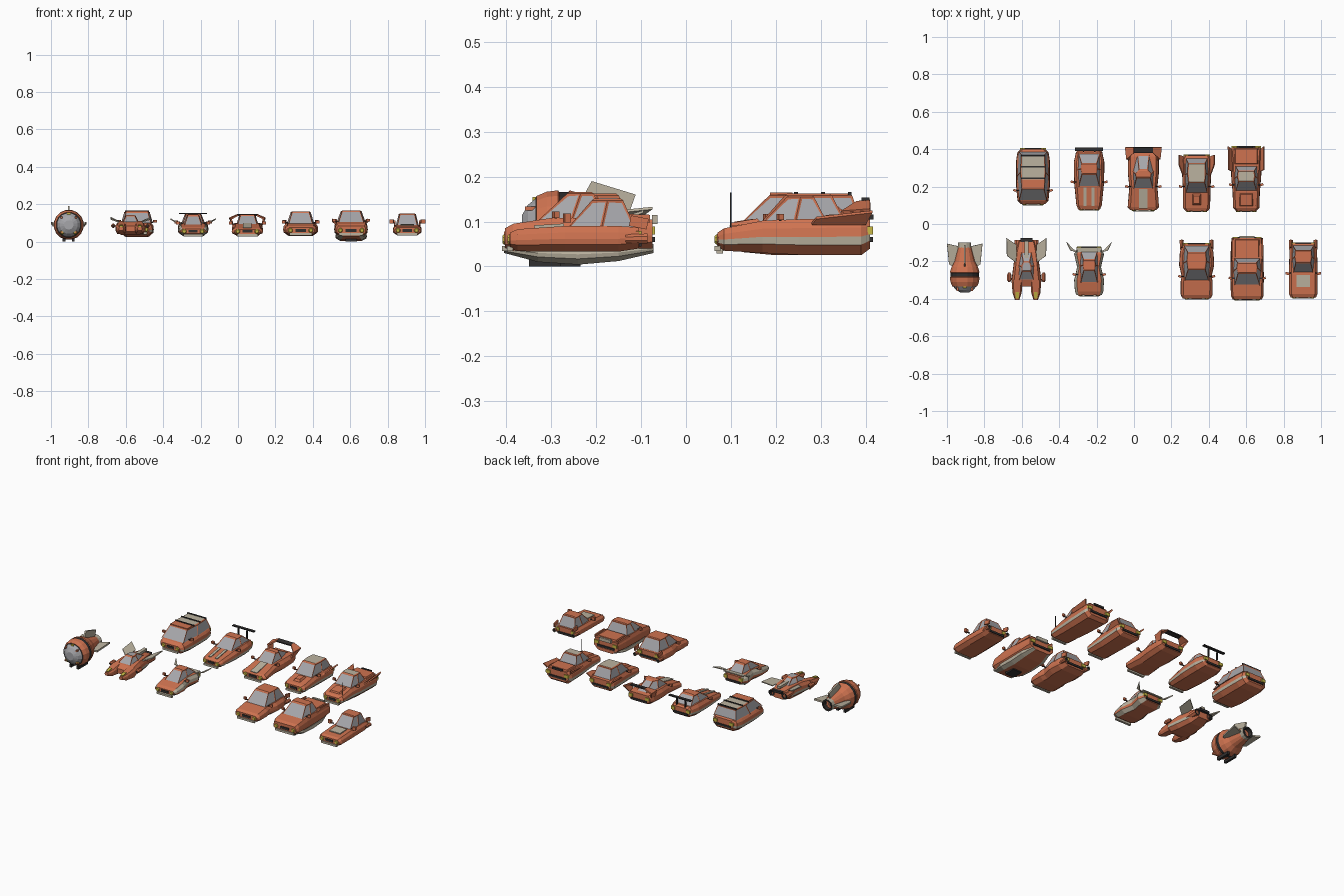
import bpy, bmesh, math
from mathutils import Matrix, Vector

COLS = dict(orange=(.62, .17, .08, 1), cream=(.50, .45, .35, 1), glass=(.38, .38, .40, 1),
            dark=(.03, .028, .028, 1), yellow=(.58, .48, .06, 1))
MATS = {}
for k, c in COLS.items():
    MATS[k] = bpy.data.materials.new(k)
    MATS[k].diffuse_color = c
KEYS = list(COLS)
O, C, G, D, Y = range(5)

def finish(bm, name):
    bmesh.ops.recalc_face_normals(bm, faces=bm.faces)
    me = bpy.data.meshes.new(name)
    bm.to_mesh(me)
    bm.free()
    for k in KEYS:
        me.materials.append(MATS[k])
    ob = bpy.data.objects.new(name, me)
    bpy.context.collection.objects.link(ob)
    return ob

def skin(bm, rings, cols, caps):
    """Bridge equal closed rings; cols gives colour for (row, strip)."""
    rs = [[bm.verts.new(p) for p in r] for r in rings]
    n = len(rs[0])
    for i in range(len(rs) - 1):
        for j in range(n):
            k = (j + 1) % n
            bm.faces.new((rs[i][j], rs[i][k], rs[i+1][k], rs[i+1][j])).material_index = cols(i, j)
    for r, c in ((rs[0], caps[0]), (rs[-1], caps[1])):
        bm.faces.new(r).material_index = c

def hull(name, cx, st, low=O, mid=O, up=O, top=O, sh=.82, caps=(O, O)):
    """Car body from stations (y, half width, bottom z, top z)."""
    rings = []
    for y, w, a, b in st:
        h = b - a
        half = [(.68*w, a), (w*.97, a + .28*h), (w, a + .5*h), (w*.97, a + .75*h), (sh*w, b)]
        rings.append([(cx + x, y, z) for x, z in half] + [(cx - x, y, z) for x, z in half[::-1]])
    strip = [low, mid, up, up, top, up, up, mid, low, O]
    bm = bmesh.new()
    skin(bm, rings, lambda i, j: strip[j], caps)
    return finish(bm, name)

def cabin(name, cx, yf, rf, rb, yb, wb, wr, z0, z1, roof=O, narrow=1):
    """Tapered cabin with inset windows and a centre pillar."""
    bm = bmesh.new()
    def ring(f, b, w, z):
        m = (f + b) / 2
        half = [(w * .88, f), (w, m), (w * .92 * narrow, b)]
        return [(cx + x, y, z) for x, y in half] + [(cx - x, y, z) for x, y in half[::-1]]
    skin(bm, [ring(yf, yb, wb, z0 - .006), ring(rf, rb, wr, z1)], lambda i, j: O, (O, O))
    bmesh.ops.recalc_face_normals(bm, faces=bm.faces)
    sides = [f for f in bm.faces if len(f.verts) == 4]
    bmesh.ops.inset_individual(bm, faces=sides, thickness=.006, depth=-.002)
    for f in sides:
        f.material_index = G
    tops = [f for f in bm.faces if all(v.co.z > z1 - .0005 for v in f.verts)]
    bmesh.ops.inset_individual(bm, faces=tops, thickness=.007, depth=.004)
    for f in tops:
        f.material_index = roof
    return finish(bm, name)

def box(name, loc, size, mat, rx=0, rz=0, taper=1):
    bm = bmesh.new()
    bmesh.ops.create_cube(bm, size=1)
    for v in bm.verts:
        if v.co.z > 0:
            v.co.x *= taper
            v.co.y *= taper
        v.co = Matrix.Rotation(rz, 3, 'Z') @ Matrix.Rotation(rx, 3, 'X') @ (v.co * Vector(size)) + Vector(loc)
    for f in bm.faces:
        f.material_index = mat
    return finish(bm, name)

def lathe(name, cx, cz, prof, cols, n=12, caps=(D, D)):
    """Turned part about a y axis; profile of (y, radius)."""
    bm = bmesh.new()
    rings = [[(cx + r*math.cos(2*math.pi*(j+.5)/n), y, cz + r*math.sin(2*math.pi*(j+.5)/n))
              for j in range(n)] for y, r in prof]
    skin(bm, rings, lambda i, j: cols[i], caps)
    return finish(bm, name)

def plate(name, pts, mat, t=.006):
    bm = bmesh.new()
    bm.faces.new([bm.verts.new(p) for p in pts]).material_index = mat
    ob = finish(bm, name)
    m = ob.modifiers.new("thickness", 'SOLIDIFY')
    m.thickness, m.offset = t, 0
    return ob

def fins(name, cx, pts, mat, t=.006):
    for s in (-1, 1):
        plate(name, [(cx + s*x, y, z) for x, y, z in pts], mat, t)

def fittings(n, cx, yf, yb, wf, wr, zf, zr, mirror=None):
    """Lamps, bumpers and mirrors shared by every car."""
    for s in (-1, 1):
        lathe(n + "_headlamp", cx + s*wf*.68, zf, [(yf-.006, .009), (yf-.001, .013), (yf+.02, .013)], [Y, O], 8, (Y, O))
        box(n + "_tail_lamp", (cx + s*wr*.74, yb, zr), (wr*.35, .012, .018), Y)
        if mirror:
            x, y, z = mirror
            box(n + "_mirror", (cx + s*x, y, z), (.018, .012, .014), O, rz=s*.3)
            box(n + "_mirror_arm", (cx + s*(x-.012), y, z-.006), (.022, .006, .005), D)
    box(n + "_front_bumper", (cx, yf, zf-.02), (wf*1.5, .014, .012), C)
    box(n + "_grille", (cx, yf, zf), (wf*.7, .008, .014), D)
    box(n + "_rear_bumper", (cx, yb, zr-.02), (wr*1.4, .012, .012), D)

# Van: tall rounded body with a cream roof
x = -.54
hull("van_body", x, [(.107, .065, .045, .08), (.125, .083, .032, .095), (.2, .09, .025, .105),
                     (.34, .09, .025, .105), (.385, .083, .032, .105), (.4, .065, .045, .1)], mid=C)
cabin("van_cabin", x, .125, .185, .37, .39, .085, .068, .105, .158, C)
box("van_roof_front", (x, .212, .161), (.118, .05, .007), O)
for y in (.245, .305, .365):
    box("van_roof_band", (x, y, .162), (.13, .008, .008), D)
fittings("van", x, .107, .4, .07, .075, .065, .08, (.097, .18, .11))

# Coupe: waisted body with thin rear spoiler
x = -.24
hull("coupe_body", x, [(.078, .058, .045, .07), (.1, .068, .035, .08), (.22, .08, .03, .1),
                       (.33, .082, .03, .105), (.385, .07, .037, .1), (.395, .06, .045, .09)], mid=C)
cabin("coupe_cabin", x, .195, .265, .325, .385, .065, .045, .1, .145)
for s in (-1, 1):
    box("coupe_hood_stripe", (x + s*.022, .145, .092), (.016, .1, .004), C, rx=.17)
    box("coupe_spoiler_post", (x + s*.03, .39, .122), (.006, .01, .05), D)
box("coupe_spoiler", (x, .4, .15), (.15, .018, .006), D)
fittings("coupe", x, .078, .395, .062, .07, .06, .075, (.09, .225, .105))

# Racer: broad tail, arched wing and hood stripe
x = .05
hull("racer_body", x, [(.075, .07, .042, .065), (.09, .084, .035, .072), (.2, .075, .03, .096),
                       (.27, .083, .03, .1), (.36, .083, .035, .1), (.39, .075, .045, .095)], low=O)
cabin("racer_cabin", x, .185, .245, .29, .385, .06, .043, .096, .142, O, .6)
box("racer_hood_stripe", (x, .135, .086), (.045, .105, .004), C, rx=.215)
box("racer_wing", (x, .395, .142), (.11, .03, .007), D, rx=.15)
fins("racer_wing_tip", x, [(.05, .38, .142), (.05, .41, .145), (.097, .41, .125), (.09, .345, .12)], O, .008)
fins("racer_wing_post", x, [(.076, .34, .085), (.076, .38, .085), (.094, .41, .125), (.088, .35, .122)], O, .008)
fittings("racer", x, .075, .39, .075, .078, .055, .075, (.088, .2, .1))

# Estate: long roof and flared tail
x = .335
hull("estate_body", x, [(.07, .06, .045, .075), (.085, .072, .035, .082), (.19, .074, .03, .102),
                        (.27, .078, .03, .105), (.345, .082, .032, .105), (.365, .07, .045, .1)], mid=C)
cabin("estate_cabin", x, .165, .22, .325, .357, .066, .05, .102, .158, C)
box("estate_hood_scoop", (x, .13, .097), (.045, .06, .012), O, rx=.15, taper=.7)
fins("estate_tail_fin", x, [(.07, .25, .09), (.07, .36, .09), (.095, .37, .115), (.094, .315, .112)], O, .008)
fittings("estate", x, .07, .365, .066, .078, .06, .08, (.086, .2, .11))

# Utility car: broad low rear deck, cream stripe and aerial
x = .6
hull("utility_body", x, [(.07, .055, .045, .075), (.085, .07, .035, .085), (.17, .073, .03, .102),
                         (.25, .08, .026, .105), (.39, .086, .025, .108), (.41, .076, .04, .104)], mid=C)
cabin("utility_cabin", x, .17, .225, .285, .315, .066, .048, .103, .155, C)
box("utility_deck", (x, .362, .11), (.125, .085, .01), O, taper=.93)
box("utility_hood", (x, .13, .098), (.07, .07, .008), O, rx=.16, taper=.85)
fins("utility_tail_fin", x, [(.076, .28, .095), (.08, .4, .095), (.096, .415, .122), (.094, .29, .108)], O, .008)
box("utility_aerial", (x + .05, .1, .125), (.003, .003, .08), D)
box("utility_tail_pipe", (x, .412, .11), (.07, .01, .012), D)
fittings("utility", x, .07, .41, .065, .085, .06, .08, (.083, .21, .11))

# Bubble pod: turned ball with glass nose, bands, tail tube and fins
x, z = -.905, .09
lathe("pod_shell", x, z, [(-.365, .025), (-.352, .048), (-.335, .062), (-.333, .068), (-.31, .078), (-.285, .081),
                          (-.282, .077), (-.262, .077), (-.259, .081), (-.23, .072), (-.2, .055), (-.12, .034)],
      [G, G, D, O, O, O, D, O, O, O, O], 16, (G, O))
lathe("pod_nozzle", x, z, [(-.13, .036), (-.1, .036), (-.1, .026), (-.12, .024)], [C, D, D], 12)
for a in range(4):
    r = math.pi/2*a + math.pi/4
    box("pod_window_bar", (x + .055*math.cos(r), -.346, z + .055*math.sin(r)), (.009, .024, .009), O)
plate("pod_top_fin", [(x, -.235, .145), (x, -.21, .19), (x, -.112, .16), (x, -.13, .11)], C, .01)
fins("pod_side_fin", x, [(.05, -.235, .085), (.084, -.215, .085), (.095, -.105, .1), (.03, -.12, .09)], C, .01)
for s in (-1, 1):
    lathe("pod_lamp", x + s*.035, .05, [(-.352, .007), (-.345, .012), (-.315, .012)], [Y, O], 8, (Y, O))
    box("pod_skid", (x + s*.025, -.28, .009), (.014, .09, .018), D)
box("pod_top_lamp", (x, -.335, .15), (.018, .014, .01), Y)

# Fork-nosed racer: twin prongs, cockpit and broad cream tail fins
x = -.575
hull("fork_body", x, [(-.335, .06, .055, .085), (-.3, .08, .04, .1), (-.24, .072, .035, .11),
                      (-.15, .06, .035, .11), (-.09, .045, .05, .1)], mid=C)
for s in (-1, 1):
    hull("fork_prong", x + s*.05, [(-.405, .012, .06, .078), (-.37, .024, .048, .086), (-.3, .03, .042, .1)], sh=.7)
    box("fork_lamp", (x + s*.05, -.38, .083), (.018, .035, .012), Y, rx=.2)
    lathe("fork_thruster", x + s*.045, .075, [(-.16, .018), (-.085, .02), (-.085, .013), (-.1, .012)], [O, D, D], 8)
    lathe("fork_side_pod", x + s*.092, .085, [(-.31, .006), (-.3, .012), (-.27, .012), (-.26, .006)], [O, O, O], 8)
cabin("fork_cockpit", x, -.3, -.255, -.2, -.14, .045, .028, .11, .138, G, .7)
fins("fork_tail_fin", x, [(.05, -.21, .1), (.104, -.17, .12), (.107, -.075, .13), (.055, -.11, .105)], C)
box("fork_rear_vent", (x, -.085, .095), (.065, .02, .014), D)
box("fork_spine", (x, -.14, .118), (.022, .1, .014), C)

# Winged car: cream flanks, narrow waist, raised swept wings
x = -.24
hull("winged_body", x, [(-.38, .068, .045, .068), (-.36, .076, .035, .078), (-.3, .08, .03, .092), (-.23, .064, .03, .1),
                        (-.16, .08, .032, .1), (-.125, .062, .045, .09)], low=C, up=C)
cabin("winged_cabin", x, -.315, -.25, -.19, -.135, .052, .034, .096, .14)
fins("winged_wing", x, [(.05, -.155, .095), (.085, -.135, .102), (.122, -.095, .122), (.1, -.142, .108)], C)
plate("winged_wing_bridge", [(x-.06, -.15, .098), (x+.06, -.15, .098), (x+.07, -.125, .1), (x-.07, -.125, .1)], C)
fittings("winged", x, -.38, -.125, .07, .07, .055, .075, (.08, -.27, .1))

# Saloon: bulging rear arches
x = .335
hull("saloon_body", x, [(-.397, .075, .042, .075), (-.38, .085, .034, .085), (-.31, .086, .03, .095), (-.28, .08, .03, .098),
                        (-.22, .094, .03, .1), (-.15, .09, .03, .1), (-.108, .076, .042, .094)])
cabin("saloon_cabin", x, -.305, -.245, -.15, -.115, .074, .053, .1, .158)
fittings("saloon", x, -.397, -.108, .08, .08, .06, .078, (.09, -.28, .105))

# Pickup: big body with cream keel and covered bed
x = .605
hull("pickup_body", x, [(-.403, .078, .035, .085), (-.385, .087, .03, .095), (-.3, .089, .022, .108),
                        (-.15, .088, .025, .108), (-.075, .084, .035, .104)], sh=.88)
hull("pickup_keel", x, [(-.405, .06, .03, .045), (-.33, .082, .01, .05), (-.24, .084, .004, .05),
                        (-.15, .084, .012, .05), (-.072, .062, .03, .05)], C, C, C)
box("pickup_belly_fin", (x, -.315, .01), (.06, .07, .02), D)
cabin("pickup_cabin", x, -.33, -.265, -.205, -.18, .078, .056, .108, .162)
box("pickup_bed_cover", (x, -.13, .11), (.13, .095, .01), O, taper=.95)
fins("pickup_bed_rail", x, [(.08, -.2, .1), (.08, -.08, .098), (.08, -.08, .115), (.08, -.17, .118)], O, .008)
box("pickup_tail_step", (x, -.07, .105), (.08, .012, .02), C)
fittings("pickup", x, -.403, -.075, .085, .085, .06, .08, (.09, -.29, .115))

# Compact car: cream hood panel, side lamps, twin rear tubes
x = .905
hull("compact_body", x, [(-.392, .068, .04, .075), (-.375, .076, .034, .083), (-.27, .077, .033, .09),
                         (-.15, .074, .033, .09), (-.105, .07, .04, .087)])
cabin("compact_cabin", x, -.265, -.21, -.14, -.112, .062, .046, .09, .147)
box("compact_hood_panel", (x, -.305, .09), (.074, .066, .007), C, rx=.06)
fittings("compact", x, -.392, -.105, .072, .072, .06, .07)

# Rear tubes on the saloon and compact, side mirrors on the compact
for s in (-1, 1):
    box("compact_mirror", (x + s*.084, -.265, .108), (.022, .014, .02), O, rz=s*.2)
    box("compact_mirror_arm", (x + s*.072, -.262, .1), (.02, .006, .005), D)
    for n, cx, dx in (("saloon", .335, .08), ("compact", x, .066)):
        lathe(n + "_rear_tube", cx + s*dx, .062, [(-.135, .01), (-.086, .012), (-.086, .008), (-.1, .007)], [O, C, D], 8)
        box(n + "_tail_fin", (cx + s*dx, -.105, .098), (.008, .04, .024), O, rx=-.2)
